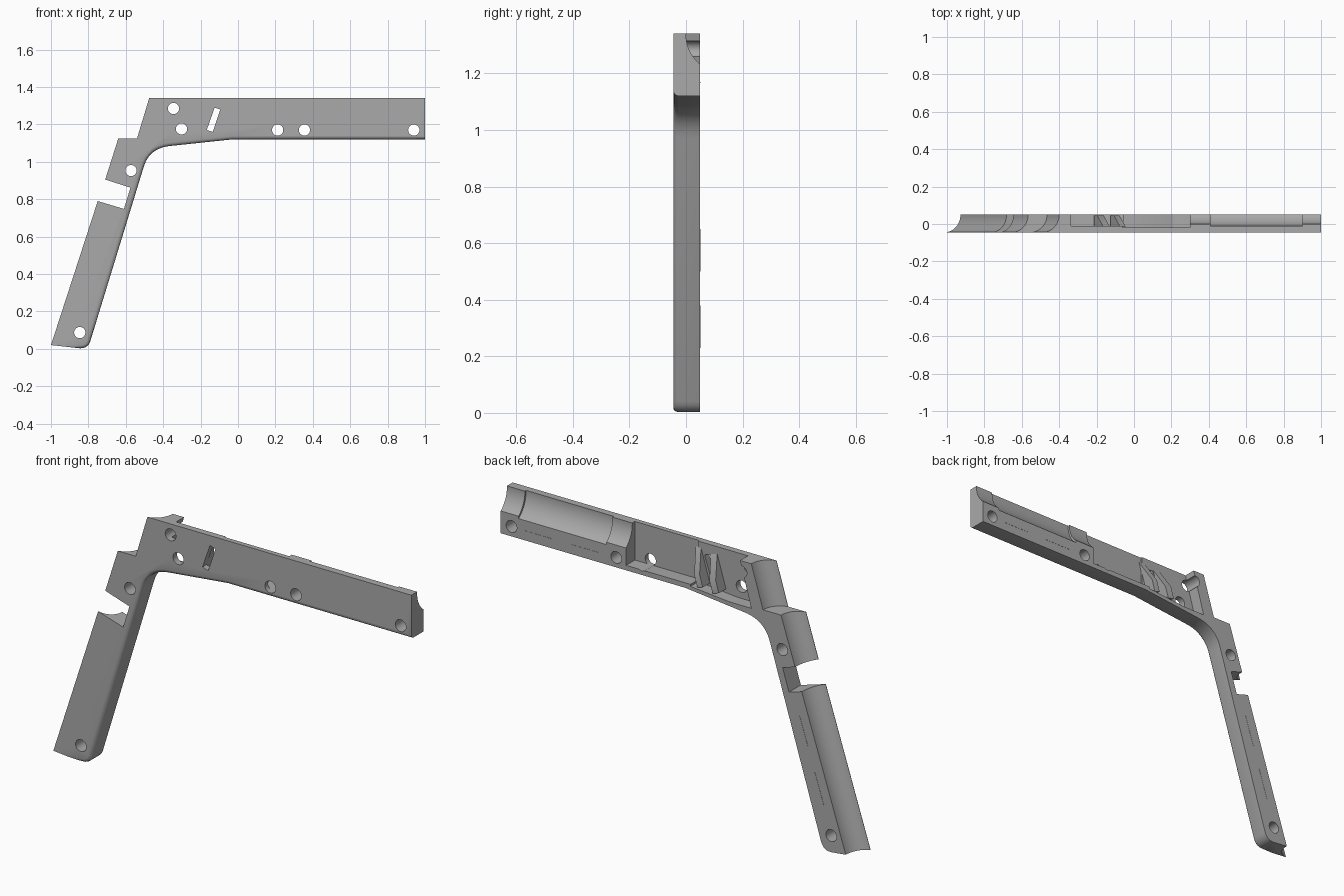
import bpy, bmesh, math
from mathutils import Vector

cube = bpy.data.objects.get("Cube")
if cube:
    bpy.data.objects.remove(cube, do_unlink=True)

FRONT, BACK = -0.045, 0.05

grey = bpy.data.materials.new("plain grey")
grey.use_nodes = True
GREY = (0.4, 0.4, 0.4, 1)
grey.diffuse_color = GREY
grey.node_tree.nodes["Principled BSDF"].inputs["Base Color"].default_value = GREY


def sweep(name, ring, vec, soften=None):
    """Solid made by pushing a ring of points along a vector."""
    bm = bmesh.new()
    face = bm.faces.new([bm.verts.new(p) for p in ring])
    out = bmesh.ops.extrude_face_region(bm, geom=[face])
    moved = [g for g in out["geom"] if isinstance(g, bmesh.types.BMVert)]
    bmesh.ops.translate(bm, vec=vec, verts=moved)
    bmesh.ops.recalc_face_normals(bm, faces=bm.faces)
    if soften:
        edges = [e for e in bm.edges if soften(e)]
        bmesh.ops.bevel(bm, geom=edges, offset=0.018, segments=3,
                        profile=0.5, affect="EDGES")
    mesh = bpy.data.meshes.new(name)
    bm.to_mesh(mesh)
    bm.free()
    obj = bpy.data.objects.new(name, mesh)
    bpy.context.collection.objects.link(obj)
    mesh.materials.append(grey)
    return obj


def plate(name, outline, y0, y1, soften=None):
    return sweep(name, [(x, y0, z) for x, z in outline], (0, y1 - y0, 0), soften)


def circle(cx, cy, rx, ry, n=48):
    return [(cx + rx * math.cos(math.tau * i / n), cy + ry * math.sin(math.tau * i / n))
            for i in range(n)]


def rounded(a, b, c, n=8):
    """Curve from a to c pulled towards corner b."""
    a, b, c = Vector(a), Vector(b), Vector(c)
    return [tuple(a.lerp(b, i / n).lerp(b.lerp(c, i / n), i / n)) for i in range(n + 1)]


def cut(body, cutter):
    cutter.hide_render = True
    mod = body.modifiers.new("cut", "BOOLEAN")
    mod.operation, mod.solver, mod.object = "DIFFERENCE", "EXACT", cutter
    bpy.context.view_layer.objects.active = body
    bpy.ops.object.modifier_apply(modifier=mod.name)
    bpy.data.objects.remove(cutter, do_unlink=True)


# Bent frame plate with its softened inner front edge
inner = (rounded((-0.845, 0.003), (-0.805, 0.0), (-0.79, 0.04), 5)
         + rounded((-0.505, 0.97), (-0.475, 1.075), (-0.36, 1.085), 10)
         + [(-0.03, 1.12), (1, 1.12)])
outer = [(1, 1.34), (-0.475, 1.34), (-0.54, 1.125), (-0.64, 1.125), (-0.71, 0.905),
         (-0.575, 0.862), (-0.61, 0.748), (-0.75, 0.79), (-1, 0.02)]
keys = {(round(x, 4), round(z, 4)) for x, z in inner}


def inner_front(edge):
    return all(v.co.y < FRONT + 0.001 and (round(v.co.x, 4), round(v.co.z, 4)) in keys
               for v in edge.verts)


frame = plate("frame", inner + outer, FRONT, BACK, inner_front)


# Hollow channels down the outer side of the leg and neck
def leg_channel(x, z0, z1, slope):
    ring = [(px, py, z0) for px, py in circle(x - 0.015, BACK, 0.09, 0.095)]
    cut(frame, sweep("channel_cutter", ring, ((z1 - z0) * slope, 0, z1 - z0)))


leg_channel(-1.039, -0.1, 1.126, 0.325)
leg_channel(-0.54, 1.125, 1.4, 0.302)

# Stepped barrel channel along the arm
for x0, x1, cy, r in ((0.3, 0.412, 0.13, 0.13), (0.41, 0.9, 0.13, 0.14),
                      (0.89, 1.1, 0.13, 0.13)):
    ring = [(x0, py, pz) for py, pz in circle(cy, 1.335, r, r)]
    cut(frame, sweep("barrel_cutter", ring, (x1 - x0, 0, 0)))

# Flat pockets open to the top and back
middle = [(-0.061, 1.145), (0.3, 1.145), (0.3, 1.4), (-0.061, 1.4)]
corner = [(-0.06, 1.135), (-0.06, 1.4), (-0.32, 1.4), (-0.4, 1.115), (-0.28, 1.115)]
cut(frame, plate("middle_pocket_cutter", middle, -0.02, 0.1))
cut(frame, plate("corner_pocket_cutter", corner, -0.012, 0.1))

# Pin holes and slanted slot
for x, z in ((-0.345, 1.285), (-0.302, 1.176), (0.212, 1.17), (0.355, 1.17),
             (0.94, 1.17), (-0.572, 0.953), (-0.846, 0.087)):
    cut(frame, plate("hole_cutter", circle(x, z, 0.03, 0.03, 32), -0.1, 0.1))
slot = [(-0.125, 1.29), (-0.095, 1.28), (-0.135, 1.16), (-0.167, 1.17)]
cut(frame, plate("slot_cutter", slot, -0.1, 0.1))


# Slanted ribs beside the slot, sloping away towards their lower ends
def rib(name, x, z, length, width):
    side = [(x, -0.015, z), (x, 0.045, z),
            (x + 0.3 * length * 0.35, 0.045, z + length * 0.35),
            (x + 0.3 * length, -0.015, z + length)]
    return sweep(name, side, (width, 0, -0.3 * width))


parts = [frame, rib("left_rib", -0.125, 1.145, 0.17, 0.03),
         rib("right_rib", -0.215, 1.14, 0.17, 0.035)]

# Fine raised lines on the back
for i, (x, z) in enumerate(((0.45, 1.165), (0.72, 1.165))):
    line = [(x, z), (x + 0.15, z), (x + 0.15, z + 0.004), (x, z + 0.004)]
    parts.append(plate("arm_line_%d" % (i + 1), line, BACK - 0.002, BACK + 0.001))
for i, z in enumerate((0.23, 0.5)):
    x = -0.88 + 0.325 * z
    line = [(x, z), (x + 0.004, z), (x + 0.053, z + 0.15), (x + 0.049, z + 0.15)]
    parts.append(plate("leg_line_%d" % (i + 1), line, BACK - 0.002, BACK + 0.001))

# Smooth the curved walls, keep the hard edges
bpy.ops.object.select_all(action="DESELECT")
for obj in parts:
    obj.select_set(True)
bpy.context.view_layer.objects.active = frame
bpy.ops.object.shade_smooth_by_angle(angle=math.radians(30))
